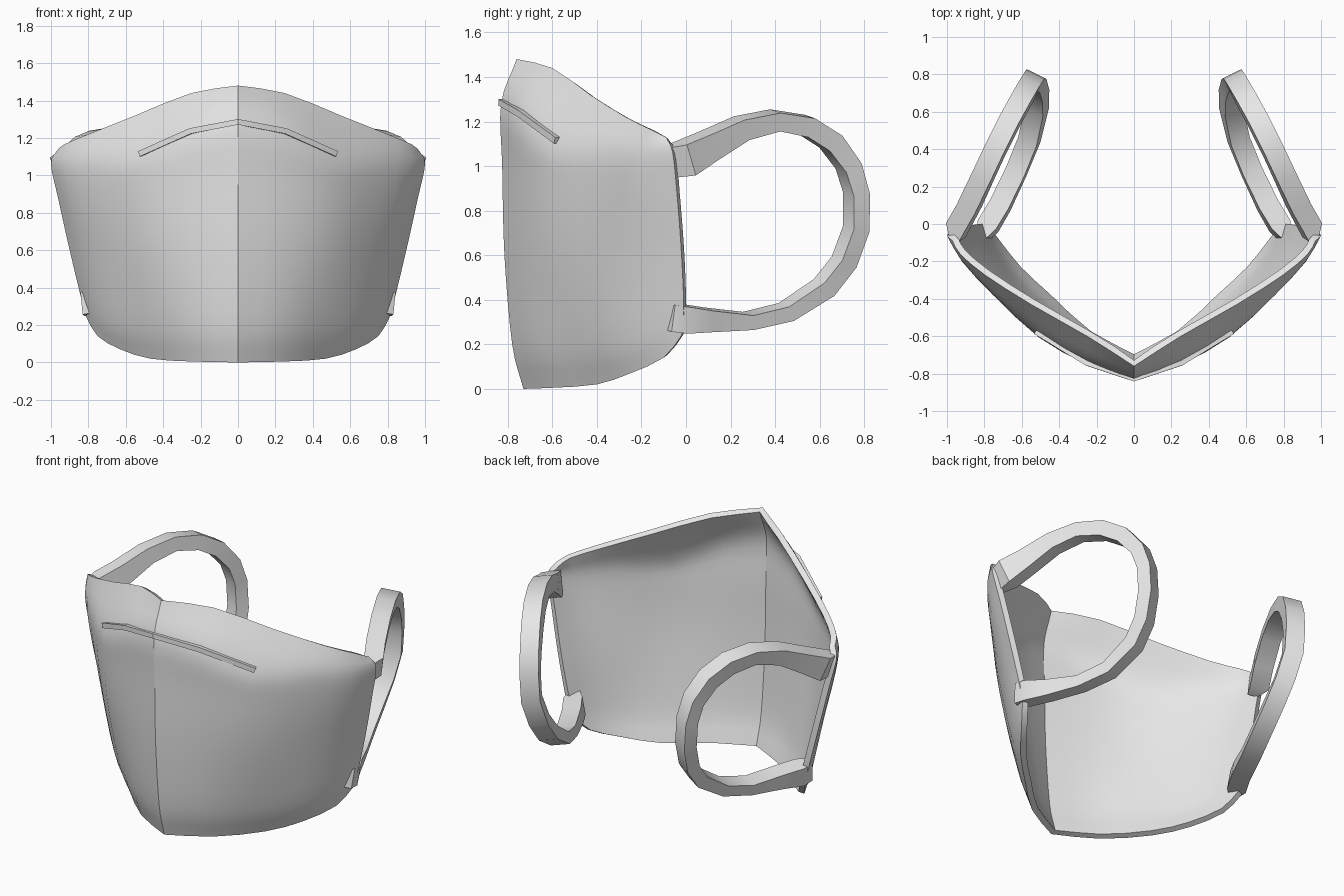
import bpy, bmesh
from mathutils import Vector

if "Cube" in bpy.data.objects:
    bpy.data.objects.remove(bpy.data.objects["Cube"], do_unlink=True)

fabric = bpy.data.materials.new("light_grey")
fabric.use_nodes = True
GREY = (0.8, 0.8, 0.8, 1)
fabric.diffuse_color = GREY
fabric.node_tree.nodes["Principled BSDF"].inputs["Base Color"].default_value = GREY


def make(name, bm, thickness=0):
    """Turn a bmesh into a shaded object, optionally thickened inwards."""
    bmesh.ops.recalc_face_normals(bm, faces=bm.faces)
    mesh = bpy.data.meshes.new(name)
    bm.to_mesh(mesh)
    bm.free()
    mesh.materials.append(fabric)
    ob = bpy.data.objects.new(name, mesh)
    bpy.context.collection.objects.link(ob)
    bpy.ops.object.select_all(action='DESELECT')
    ob.select_set(True)
    bpy.context.view_layer.objects.active = ob
    if thickness:
        mod = ob.modifiers.new("thickness", 'SOLIDIFY')
        mod.thickness = thickness
        mod.offset = -1
        mod.use_even_offset = True
        bpy.ops.object.modifier_apply(modifier=mod.name)
    bpy.ops.object.shade_smooth_by_angle(angle=0.56)
    return ob


def spline(pts, steps):
    """Catmull-Rom curve through the points."""
    pts = [Vector(p) for p in pts]
    ext = [2 * pts[0] - pts[1]] + pts + [2 * pts[-1] - pts[-2]]
    out = []
    for i in range(1, len(pts)):
        a, b, c, d = ext[i - 1:i + 3]
        for k in range(steps):
            t = k / steps
            out.append(0.5 * (2 * b + (c - a) * t + (2 * a - 5 * b + 4 * c - d) * t ** 2
                              + (3 * b - a - 3 * c + d) * t ** 3))
    return out + [pts[-1]]


def sweep(name, path, across):
    """Rectangular band along (point, half height, half width) stations."""
    bm = bmesh.new()
    rings = []
    for i, (p, h, w) in enumerate(path):
        tangent = path[min(i + 1, len(path) - 1)][0] - path[max(i - 1, 0)][0]
        a = across[i].normalized()
        s = tangent.cross(a).normalized()
        rings.append([bm.verts.new(p + s * h * u + a * w * v)
                      for u, v in ((1, 1), (1, -1), (-1, -1), (-1, 1))])
    for r, q in zip(rings, rings[1:]):
        for k in range(4):
            bm.faces.new((r[k], r[(k + 1) % 4], q[(k + 1) % 4], q[k]))
    bm.faces.new(rings[0])
    bm.faces.new(rings[-1][::-1])
    return make(name, bm)


# Mask shell: half-rows from the centre seam to the side edge, bottom to top
rows = [
    [(0, -.73, 0), (.25, -.6, .005), (.47, -.4, .02), (.63, -.25, .07), (.75, -.1, .14), (.81, -.02, .24)],
    [(0, -.78, .2), (.25, -.67, .2), (.48, -.48, .2), (.66, -.3, .22), (.78, -.13, .28), (.84, -.01, .35)],
    [(0, -.815, .6), (.25, -.72, .6), (.5, -.57, .6), (.7, -.36, .6), (.83, -.18, .6), (.9, -.02, .6)],
    [(0, -.825, 1.0), (.25, -.74, .97), (.51, -.6, .92), (.75, -.37, .9), (.9, -.19, .89), (.96, -.04, .87)],
    [(0, -.83, 1.28), (.25, -.74, 1.23), (.51, -.59, 1.1), (.76, -.37, 1.08), (.92, -.2, 1.05), (1.0, -.06, 1.06)],
    [(0, -.76, 1.48), (.25, -.6, 1.44), (.55, -.43, 1.32), (.8, -.27, 1.22), (.93, -.16, 1.165), (.97, -.09, 1.13)],
]
half = [spline(col, 4) for col in zip(*[spline(r, 2) for r in rows])]
mirrored = [[Vector((-p.x, p.y, p.z)) for p in col] for col in half[:0:-1]]
bm = bmesh.new()
grid = [[bm.verts.new(p) for p in col] for col in mirrored + half]
for c, d in zip(grid, grid[1:]):
    for k in range(len(c) - 1):
        bm.faces.new((c[k], d[k], d[k + 1], c[k + 1]))
bm.normal_update()
shell = make("mask_shell", bm, 0)
# Make the outside face forward before thickening
if sum(p.normal.y for p in shell.data.polygons) > 0:
    shell.data.flip_normals()
mod = shell.modifiers.new("thickness", 'SOLIDIFY')
mod.thickness = 0.035
mod.offset = -1
bpy.ops.object.modifier_apply(modifier=mod.name)
bpy.ops.object.shade_smooth_by_angle(angle=0.56)

# Nose strip: raised ledge following the bridge
strip = [(-.52, -.575, 1.115), (-.25, -.74, 1.237), (0, -.824, 1.286), (.25, -.74, 1.237), (.52, -.575, 1.115)]
outward = [Vector((-.55, -.83, 0)), Vector((-.4, -.9, 0)), Vector((0, -1, 0)),
           Vector((.4, -.9, 0)), Vector((.55, -.83, 0))]
sweep("nose_strip", [(Vector(p), .015, .018) for p in strip], outward)

# Ear loops: x, y, z, half height of the band
loop = [
    (.945, -.07, 1.02, .07), (.935, 0, 1.035, .075), (.88, .1, 1.09, .062), (.81, .25, 1.17, .048),
    (.74, .4, 1.205, .042), (.67, .54, 1.18, .045), (.61, .65, 1.11, .045),
    (.565, .73, 1.0, .042), (.545, .765, .88, .04), (.535, .765, .72, .04),
    (.52, .71, .57, .04), (.52, .62, .455, .04), (.56, .45, .345, .035),
    (.63, .28, .305, .033), (.715, .1, .31, .048), (.78, -.01, .315, .06), (.81, -.07, .32, .06),
]
for side, sx in (("left", 1), ("right", -1)):
    stations = []
    for i, (x, y, z, h) in enumerate(loop):
        end = i in (0, len(loop) - 1)
        stations.append((Vector((sx * x, y, z)), h, .03 if end else .055))
    sweep(side + "_ear_loop", stations, [Vector((sx * .88, .44, -.15))] * len(loop))
